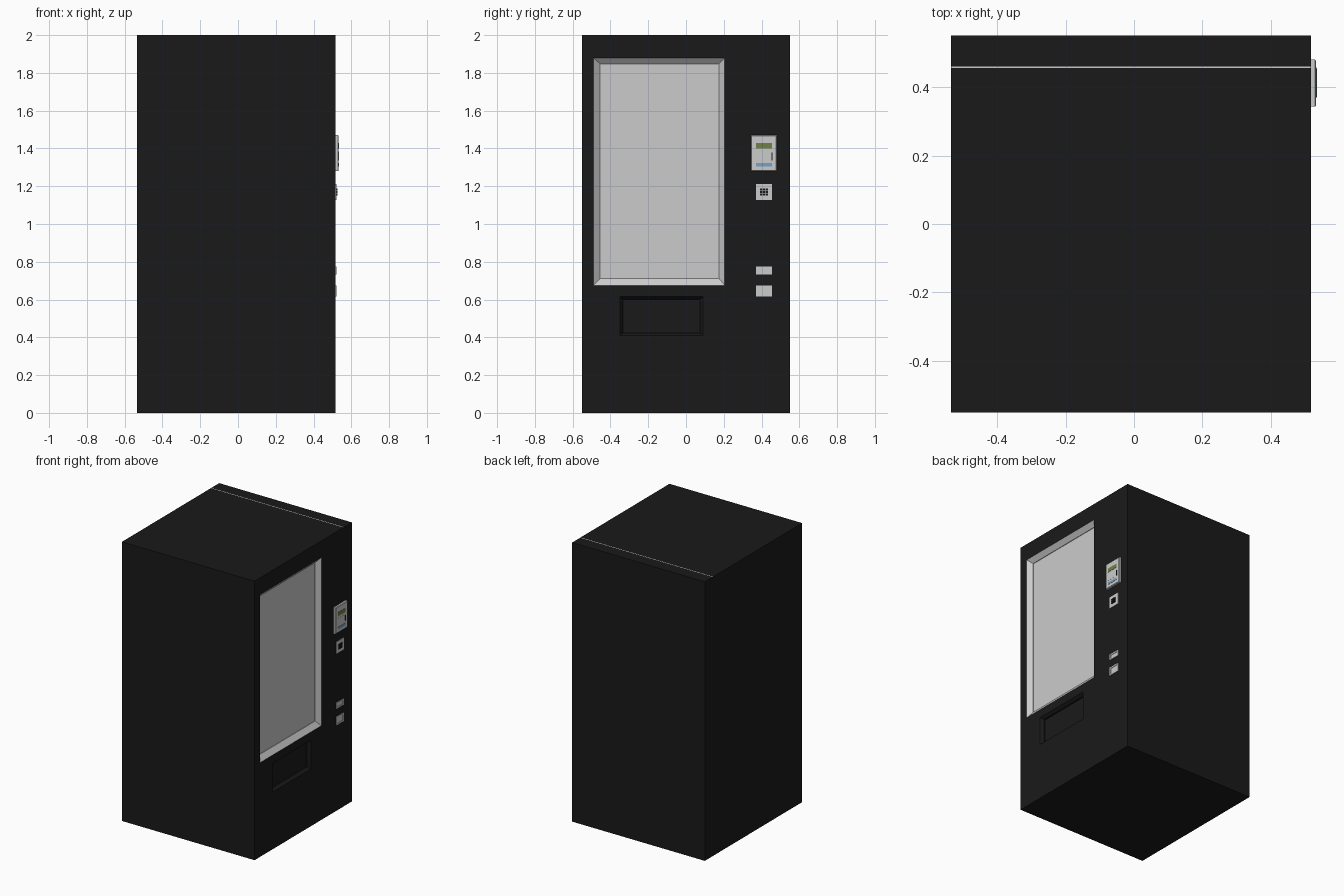
import bpy, bmesh

if "Cube" in bpy.data.objects:
    bpy.data.objects.remove(bpy.data.objects["Cube"])

X0, XF = -0.535, 0.517      # back and front planes of the cabinet
Y, H = 0.551, 2.0


def mat(name, r, g, b):
    m = bpy.data.materials.new(name)
    m.diffuse_color = (r, g, b, 1)
    m.use_nodes = True
    m.node_tree.nodes["Principled BSDF"].inputs["Base Color"].default_value = m.diffuse_color
    return m


BLACK = mat("black", 0.01, 0.01, 0.01)
OLIVE = mat("olive", 0.16, 0.22, 0.06)
BLUE = mat("blue", 0.18, 0.36, 0.55)
PALE = mat("pale", 0.9, 0.9, 0.9)


def finish(bm, name, m=None, recalc=True):
    bmesh.ops.remove_doubles(bm, verts=bm.verts, dist=1e-5)
    if recalc:
        bmesh.ops.recalc_face_normals(bm, faces=bm.faces)
    me = bpy.data.meshes.new(name)
    bm.to_mesh(me)
    bm.free()
    ob = bpy.data.objects.new(name, me)
    bpy.context.collection.objects.link(ob)
    if m:
        me.materials.append(m)
    return ob


def rect(r, x):
    """Corners of a (y0, y1, z0, z1) rectangle, facing +x."""
    y0, y1, z0, z1 = r
    return [(x, y0, z0), (x, y1, z0), (x, y1, z1), (x, y0, z1)]


def skin(name, rings, m=None, cap=True):
    """Join successive rectangles (r, x) with quads; cap the last one."""
    bm = bmesh.new()
    vs = [[bm.verts.new(c) for c in rect(r, x)] for r, x in rings]
    for a, b in zip(vs, vs[1:]):
        for i in range(4):
            j = (i + 1) % 4
            bm.faces.new((a[i], a[j], b[j], b[i]))
    if cap:
        bm.faces.new(vs[-1])
    return finish(bm, name, m, recalc=False)


def grow(r, d):
    return (r[0] - d, r[1] + d, r[2] - d, r[3] + d)


def plate(name, r, x, m=None, bevel=0.0):
    """Raised plate with a small chamfer, sitting on the front."""
    return skin(name, [(r, XF - 0.001), (r, x - bevel), (grow(r, -bevel), x)]
                if bevel else [(r, XF - 0.001), (r, x)], m)


# Cabinet: front face is a grid with the window and tray openings left out
window = (-0.49, 0.205, 0.675, 1.88)
tray = (-0.35, 0.09, 0.41, 0.615)
ys = sorted([-Y, Y, *window[:2], *tray[:2]])
zs = sorted([0, H, *window[2:], *tray[2:]])
bm = bmesh.new()


def quad(pts):
    bm.faces.new([bm.verts.new(p) for p in pts])


def inside(r, y, z):
    return r[0] < y < r[1] and r[2] < z < r[3]


for y0, y1 in zip(ys, ys[1:]):
    for z0, z1 in zip(zs, zs[1:]):
        c = ((y0 + y1) / 2, (z0 + z1) / 2)
        if not (inside(window, *c) or inside(tray, *c)):
            quad(rect((y0, y1, z0, z1), XF))
quad(rect((-Y, Y, 0, H), X0)[::-1])
for y, s in ((-Y, 1), (Y, -1)):
    quad([(X0, y, 0), (XF, y, 0), (XF, y, H), (X0, y, H)][::s])
for z, s in ((0, -1), (H, 1)):
    quad([(X0, -Y, z), (XF, -Y, z), (XF, Y, z), (X0, Y, z)][::s])
finish(bm, "cabinet", BLACK, recalc=False)

# Display window: sloped bezel and recessed glass
glass = (-0.455, 0.175, 0.712, 1.848)
skin("window_bezel", [(window, XF), (glass, XF - 0.028)], cap=False)
skin("window_glass", [(glass, XF - 0.028), (glass, XF - 0.032)])

# Delivery tray: recessed surround with a flap
flap = (-0.333, 0.073, 0.424, 0.6)
skin("tray_recess", [(tray, XF), (flap, XF - 0.02)], BLACK, cap=False)
skin("tray_flap", [(flap, XF - 0.02), (flap, XF - 0.03)], BLACK)

# Seam strip across the top
bm = bmesh.new()
quad([(X0, 0.456, H + 0.0005), (XF, 0.456, H + 0.0005),
      (XF, 0.461, H + 0.0005), (X0, 0.461, H + 0.0005)])
finish(bm, "top_seam", None, recalc=False)

# Payment unit with display, note slot and coin slot
plate("payment_panel", (0.343, 0.481, 1.28, 1.47), 0.533, None, 0.004)
plate("payment_display", (0.37, 0.455, 1.40, 1.428), 0.5345, OLIVE)
plate("note_slot", (0.37, 0.455, 1.305, 1.322), 0.535, BLUE)
plate("note_plate", (0.37, 0.445, 1.335, 1.385), 0.534, PALE)
plate("coin_slot", (0.453, 0.458, 1.337, 1.378), 0.5345, BLACK)

# Keypad: 3 x 4 keys
plate("keypad_panel", (0.37, 0.455, 1.128, 1.212), 0.521)
for i in range(3):
    for j in range(4):
        y, z = 0.398 + i * 0.0145, 1.1555 + j * 0.0095
        plate(f"key_{i}_{j}", (y - 0.006, y + 0.006, z - 0.004, z + 0.004),
              0.526, BLACK)

# Lower change and return cups: shallow framed pockets
for name, z0, z1 in (("change_slot", 0.733, 0.775), ("coin_return", 0.615, 0.675)):
    r = (0.37, 0.455, z0, z1)
    inner = grow(r, -0.009)
    skin(name, [(r, XF - 0.001), (r, XF + 0.004),
                (inner, XF + 0.004), (inner, XF + 0.0008)])
